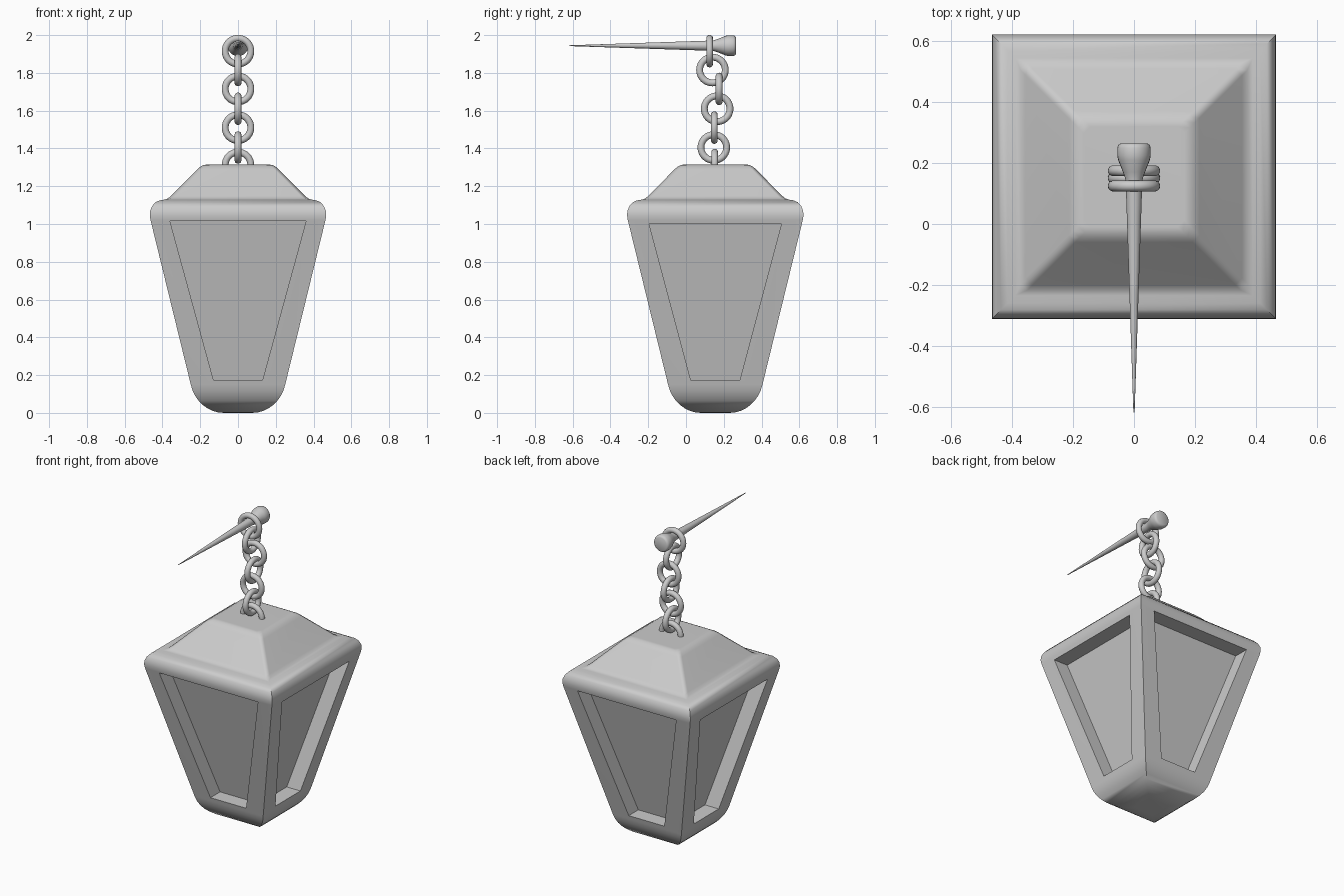
import bpy, bmesh, math
from mathutils import Vector, Matrix

cube = bpy.data.objects.get("Cube")
if cube:
    bpy.data.objects.remove(cube, do_unlink=True)

metal = bpy.data.materials.new("grey metal")
metal.use_nodes = True
GREY = (0.6, 0.6, 0.6, 1)
metal.diffuse_color = GREY
metal.node_tree.nodes["Principled BSDF"].inputs["Base Color"].default_value = GREY

CENTRE_Y = 0.155


def finish(name, bm, location, angle):
    bmesh.ops.recalc_face_normals(bm, faces=bm.faces[:])
    mesh = bpy.data.meshes.new(name)
    bm.to_mesh(mesh)
    bm.free()
    obj = bpy.data.objects.new(name, mesh)
    bpy.context.collection.objects.link(obj)
    obj.location = location
    mesh.materials.append(metal)
    bpy.ops.object.select_all(action="DESELECT")
    obj.select_set(True)
    bpy.context.view_layer.objects.active = obj
    bpy.ops.object.shade_smooth_by_angle(angle=math.radians(angle))
    return obj


def loft(bm, rings):
    """Skin a stack of equal point rings and cap both ends."""
    rows = [[bm.verts.new(p) for p in ring] for ring in rings]
    n = len(rows[0])
    for a, b in zip(rows, rows[1:]):
        for i in range(n):
            j = (i + 1) % n
            bm.faces.new((a[i], a[j], b[j], b[i]))
    bm.faces.new(rows[0][::-1])
    bm.faces.new(rows[-1])


def square_ring(half, z, chamfer):
    pts = []
    for k in range(4):
        turn = Matrix.Rotation(k * math.pi / 2, 3, "Z")
        pts += [turn @ Vector((half, half - chamfer, z)),
                turn @ Vector((half - chamfer, half, z))]
    return pts


# Lantern body: square profile of half width and height, rounded at base and rim
WALL_LOW, WALL_HIGH = (0.25, 0.15), (0.463, 1.02)
profile = []
for i in range(9):
    t = math.radians(90 * i / 8 * 0.85)
    profile.append((0.075 + 0.175 * math.sin(t) / math.sin(math.radians(76.5)),
                    0.15 * (1 - math.cos(t)) / (1 - math.cos(math.radians(76.5)))))
profile[-1] = WALL_LOW
profile += [WALL_HIGH, (0.467, 1.045), (0.465, 1.07), (0.455, 1.095), (0.437, 1.115),
            (0.415, 1.125), (0.39, 1.129), (0.372, 1.135), (0.355, 1.148),
            (0.215, 1.29), (0.2, 1.303), (0.183, 1.312), (0.165, 1.315)]
bm = bmesh.new()
loft(bm, [square_ring(h, z, 0.022 if z > 1.13 else 0.0) for h, z in profile])
bmesh.ops.remove_doubles(bm, verts=bm.verts[:], dist=0.0005)
bmesh.ops.recalc_face_normals(bm, faces=bm.faces[:])


def wall_half(z):
    (h0, z0), (h1, z1) = WALL_LOW, WALL_HIGH
    return h0 + (h1 - h0) * (z - z0) / (z1 - z0)


# Recessed window on each of the four sloping walls
walls = [f for f in bm.faces
         if max(v.co.z for v in f.verts) - min(v.co.z for v in f.verts) > 0.5]
for f in walls:
    out = Vector((f.normal.x, f.normal.y, 0)).normalized()
    side = Vector((-out.y, out.x, 0))
    top, top_half = (1.0, 0.35) if abs(out.x) > 0.5 else (1.015, 0.36)
    bmesh.ops.inset_individual(bm, faces=[f], thickness=0.05)
    for v in f.verts:
        z, half = (top, top_half) if v.co.z > 0.6 else (0.175, 0.13)
        sign = 1 if v.co.dot(side) > 0 else -1
        v.co = out * wall_half(z) + side * sign * half + Vector((0, 0, z))
    pane = bmesh.ops.extrude_discrete_faces(bm, faces=[f])["faces"][0]
    bmesh.ops.translate(bm, verts=pane.verts[:], vec=-out * 0.1)
body = finish("lantern_body", bm, (0, CENTRE_Y, 0), 50)
weighted = body.modifiers.new("even shading", "WEIGHTED_NORMAL")
weighted.keep_sharp = True

# Chain: round links alternating between facing front and facing sideways
links = [(0.125, 1.915), (0.14, 1.815), (0.175, 1.715), (0.165, 1.61),
         (0.15, 1.51), (0.147, 1.405), (0.152, 1.312)]
for i, (y, z) in enumerate(links):
    turn = (math.pi / 2, 0, 0) if i % 2 == 0 else (0, math.pi / 2, 0)
    bpy.ops.mesh.primitive_torus_add(location=(0, y, z), rotation=turn,
                                     major_radius=0.068, minor_radius=0.018,
                                     major_segments=40, minor_segments=14)
    link = bpy.context.object
    link.name = f"chain_link_{i + 1}"
    link.data.materials.append(metal)
    bpy.ops.object.shade_smooth()

# Nail: turned profile along y, from the sharp tip to the flared head
nail = [(-0.62, 0.002), (0.13, 0.027), (0.15, 0.029), (0.17, 0.036), (0.21, 0.052),
        (0.225, 0.055), (0.25, 0.055), (0.26, 0.051), (0.265, 0.043)]
SIDES = 24
bm = bmesh.new()
loft(bm, [[Vector((r * math.cos(2 * math.pi * k / SIDES), y,
                   r * math.sin(2 * math.pi * k / SIDES))) for k in range(SIDES)]
          for y, r in nail])
finish("nail", bm, (0, 0, 1.944), 40)
